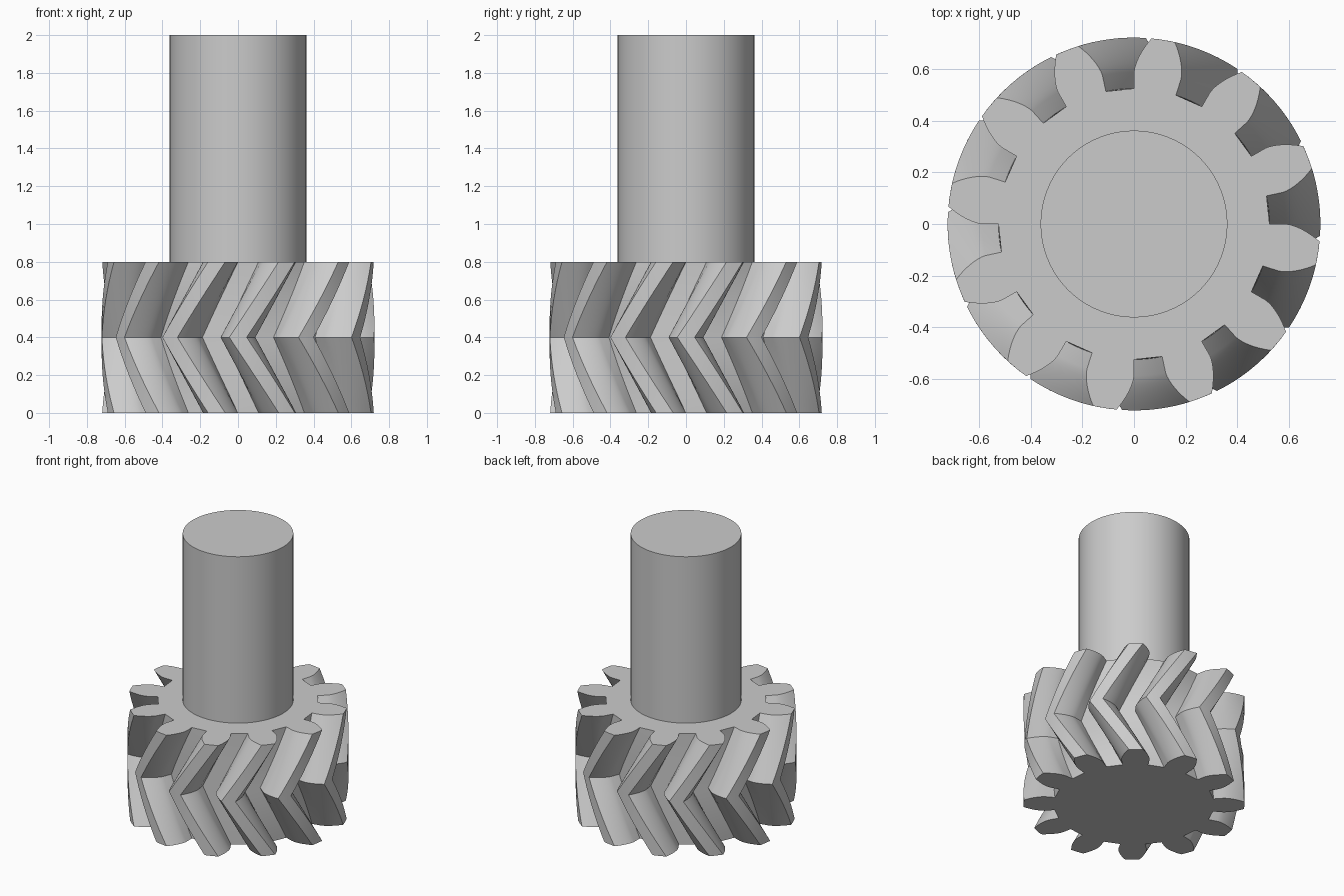
import bpy, bmesh
from math import radians, cos, sin, tan, acos, pi

if "Cube" in bpy.data.objects:
    bpy.data.objects.remove(bpy.data.objects["Cube"], do_unlink=True)

TEETH = 12
ROOT_R, BASE_R, TIP_R = 0.525, 0.588, 0.722
ROOT_HALF = radians(9)      # half width of a tooth at its root
TWIST = radians(21)         # turn from the middle of the gear to each end
GEAR_H, TOTAL_H, SHAFT_R = 0.8, 2.0, 0.362
SLICES, FLANK_STEPS = 16, 8

steel = bpy.data.materials.new("plain_grey")
steel.use_nodes = True
grey = (0.6, 0.6, 0.6, 1)
steel.diffuse_color = grey
steel.node_tree.nodes["Principled BSDF"].inputs["Base Color"].default_value = grey


def finish(bm, name):
    bmesh.ops.recalc_face_normals(bm, faces=bm.faces)
    mesh = bpy.data.meshes.new(name)
    bm.to_mesh(mesh)
    bm.free()
    mesh.materials.append(steel)
    obj = bpy.data.objects.new(name, mesh)
    bpy.context.collection.objects.link(obj)
    bpy.ops.object.select_all(action="DESELECT")
    obj.select_set(True)
    bpy.context.view_layer.objects.active = obj
    bpy.ops.object.shade_smooth_by_angle(angle=radians(25))
    return obj


def gear_profile():
    """Polar outline: radial root, involute flank, narrow tip land."""
    flank = [(ROOT_R, ROOT_HALF)]
    for i in range(FLANK_STEPS + 1):
        r = BASE_R + (TIP_R - BASE_R) * i / FLANK_STEPS
        phi = acos(min(1, BASE_R / r))
        flank.append((r, ROOT_HALF - (tan(phi) - phi)))
    tooth = [(r, -a) for r, a in flank] + [(TIP_R, 0)]
    tooth += [(r, a) for r, a in reversed(flank)]
    return [(r, a + k * 2 * pi / TEETH) for k in range(TEETH) for r, a in tooth]


# Herringbone gear: twisted stack of outlines, mirrored about mid height
profile = gear_profile()
bm = bmesh.new()
rings = []
for s in range(SLICES + 1):
    t = s / SLICES
    turn = TWIST * abs(2 * t - 1)
    rings.append([bm.verts.new((r * cos(a + turn), r * sin(a + turn), GEAR_H * t))
                  for r, a in profile])
n = len(profile)
for low, high in zip(rings, rings[1:]):
    for i in range(n):
        j = (i + 1) % n
        bm.faces.new((low[i], low[j], high[j], high[i]))
bm.faces.new(rings[0][::-1])
bm.faces.new(rings[-1])
finish(bm, "herringbone_gear")

# Round shaft standing on the gear
bm = bmesh.new()
bottom = GEAR_H - 0.02
bmesh.ops.create_cone(bm, cap_ends=True, segments=72, radius1=SHAFT_R,
                      radius2=SHAFT_R, depth=TOTAL_H - bottom)
bmesh.ops.translate(bm, verts=bm.verts, vec=(0, 0, (TOTAL_H + bottom) / 2))
finish(bm, "shaft")
